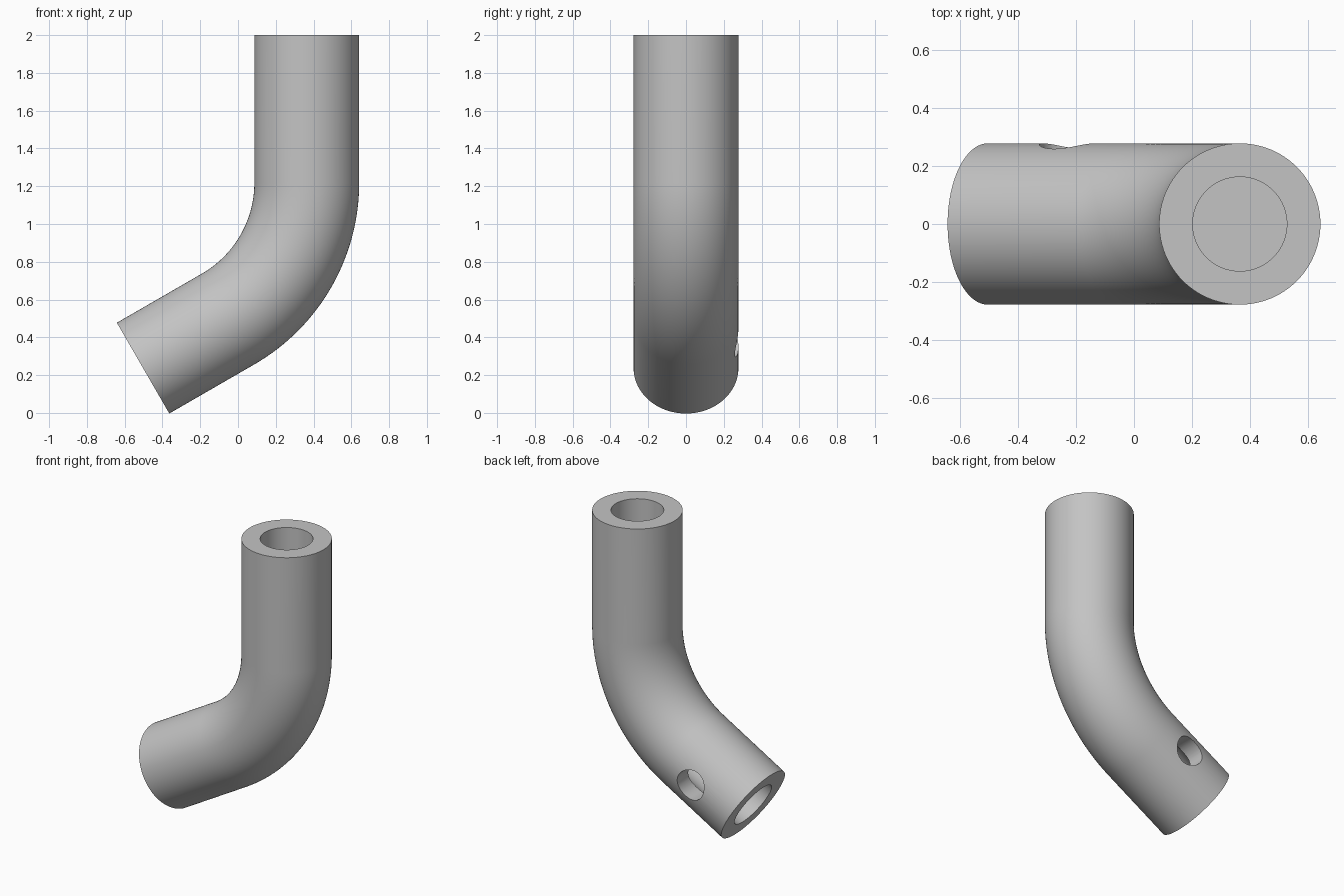
import bpy, bmesh, math
from mathutils import Vector, Matrix

cube = bpy.data.objects.get("Cube")
if cube:
    bpy.data.objects.remove(cube)

SEGMENTS = 96
OUTER, BORE, HOLE = 0.2775, 0.162, 0.1
BEND = 3 * OUTER                  # centreline radius of the elbow
TURN = math.radians(60)
AXIS_X, BEND_TOP, TOP = 0.364, 1.218, 2.0
LOWER = 0.52                      # straight length below the elbow

grey = bpy.data.materials.new("plain grey")
grey.use_nodes = True
colour = (0.55, 0.55, 0.55, 1)
grey.diffuse_color = colour
grey.node_tree.nodes["Principled BSDF"].inputs["Base Color"].default_value = colour


def elbow_point(angle):
    return Vector((AXIS_X - BEND + BEND * math.cos(angle), 0,
                   BEND_TOP - BEND * math.sin(angle)))


def make_object(name, bm):
    bmesh.ops.recalc_face_normals(bm, faces=bm.faces)
    mesh = bpy.data.meshes.new(name)
    bm.to_mesh(mesh)
    bm.free()
    mesh.materials.append(grey)
    obj = bpy.data.objects.new(name, mesh)
    bpy.context.collection.objects.link(obj)
    return obj


# Rings run from the upper socket floor, over the outside, to the lower one
top = Vector((AXIS_X, 0, TOP))
upper_floor = Vector((AXIS_X, 0, BEND_TOP))
lower_floor = elbow_point(TURN)
lower_dir = Vector((-math.sin(TURN), 0, -math.cos(TURN)))
end = lower_floor + lower_dir * LOWER

rings = [(upper_floor, 0, BORE), (top, 0, BORE), (top, 0, OUTER)]
STEPS = 32
for i in range(STEPS + 1):
    a = TURN * i / STEPS
    rings.append((elbow_point(a), a, OUTER))
rings += [(end, TURN, OUTER), (end, TURN, BORE), (lower_floor, TURN, BORE)]

# Bent tube with a blind socket in each end
bm = bmesh.new()
loops = []
for centre, angle, radius in rings:
    turn = Matrix.Rotation(angle, 3, 'Y')
    loop = []
    for k in range(SEGMENTS):
        t = math.tau * k / SEGMENTS
        offset = Vector((radius * math.cos(t), radius * math.sin(t), 0))
        loop.append(bm.verts.new(centre + turn @ offset))
    loops.append(loop)
for a, b in zip(loops, loops[1:]):
    for k in range(SEGMENTS):
        n = (k + 1) % SEGMENTS
        bm.faces.new((a[k], a[n], b[n], b[k]))
bm.faces.new(loops[0])
bm.faces.new(loops[-1])
tube = make_object("bent_tube", bm)

# Cross hole through the back wall into the lower socket
bm = bmesh.new()
hole_centre = end + lower_dir * -0.32
place = Matrix.Translation(hole_centre + Vector((0, 0.25, 0))) @ Matrix.Rotation(math.pi / 2, 4, 'X')
bmesh.ops.create_cone(bm, cap_ends=True, segments=48, radius1=HOLE,
                      radius2=HOLE, depth=0.5, matrix=place)
cutter = make_object("hole_cutter", bm)
cutter.hide_render = True
cutter.hide_viewport = True

cut = tube.modifiers.new("cross hole", 'BOOLEAN')
cut.operation = 'DIFFERENCE'
cut.solver = 'EXACT'
cut.object = cutter

# Bake the cut, then remove the cutter and shade the result
bpy.context.view_layer.update()
bpy.ops.object.select_all(action='DESELECT')
bpy.context.view_layer.objects.active = tube
tube.select_set(True)
bpy.ops.object.modifier_apply(modifier=cut.name)
bpy.data.objects.remove(cutter)
bpy.ops.object.shade_smooth_by_angle(angle=math.radians(30))
